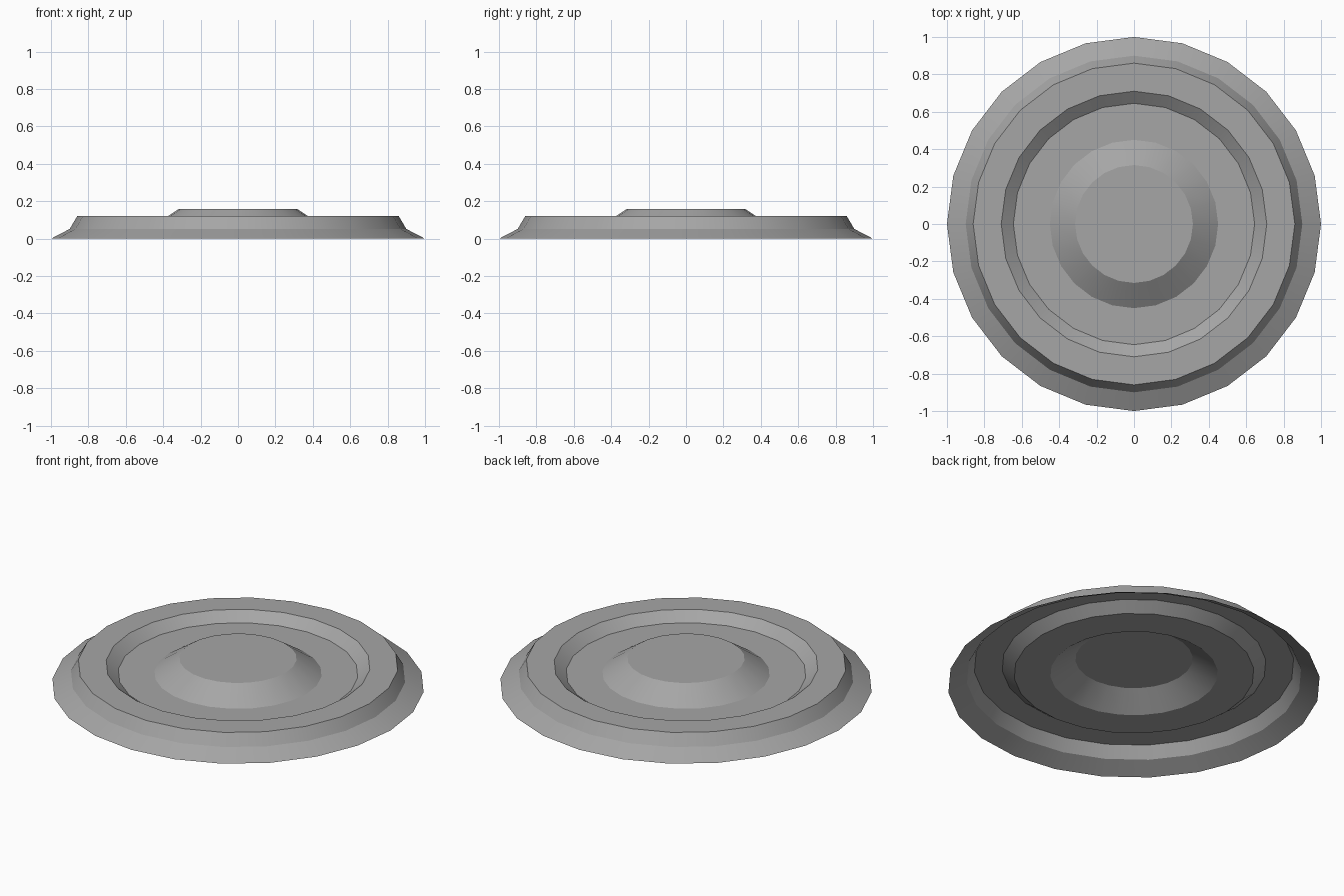
import bpy, bmesh, math

if "Cube" in bpy.data.objects:
    bpy.data.objects.remove(bpy.data.objects["Cube"])

SIDES = 24

# Grey metal for the whole pressed sheet
grey = bpy.data.materials.new("grey_metal")
grey.diffuse_color = (0.38, 0.38, 0.38, 1)
grey.use_nodes = True
grey.node_tree.nodes["Principled BSDF"].inputs["Base Color"].default_value = grey.diffuse_color

# Radius and height from the flared rim in to the raised centre
profile = [
    (1.00, 0.00),   # rim edge
    (0.90, 0.052),  # foot of the wall
    (0.86, 0.12),   # outer shoulder
    (0.71, 0.12),   # inner shoulder
    (0.645, 0.07),  # recessed channel, outer
    (0.45, 0.07),   # recessed channel, inner
    (0.315, 0.16),  # raised centre
]

bm = bmesh.new()
rings = []
for r, z in profile:
    angles = [2 * math.pi * i / SIDES for i in range(SIDES)]
    rings.append([bm.verts.new((r * math.cos(a), r * math.sin(a), z)) for a in angles])

# Bands between rings, then the flat centre cap; the underside stays open
for outer, inner in zip(rings, rings[1:]):
    for i in range(SIDES):
        j = (i + 1) % SIDES
        bm.faces.new((outer[i], outer[j], inner[j], inner[i]))
bm.faces.new(rings[-1])

mesh = bpy.data.meshes.new("dished_cover")
bm.to_mesh(mesh)
bm.free()
mesh.materials.append(grey)
cover = bpy.data.objects.new("dished_cover", mesh)
bpy.context.collection.objects.link(cover)

# Smooth around each band, crisp creases between bands
bpy.context.view_layer.objects.active = cover
cover.select_set(True)
bpy.ops.object.shade_smooth_by_angle(angle=math.radians(28))
